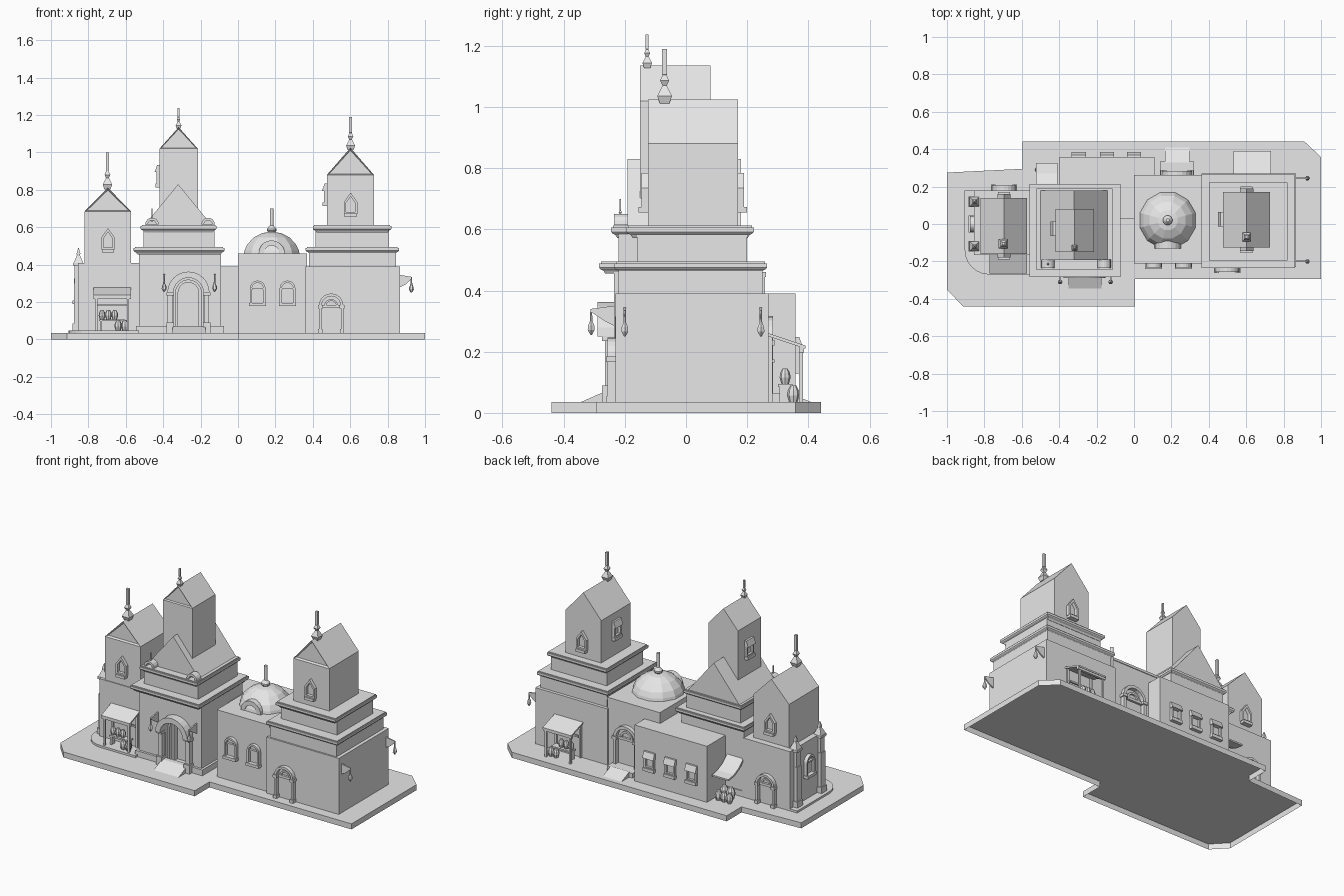
import bpy, bmesh, math
from mathutils import Matrix

cube = bpy.data.objects.get("Cube")
if cube:
    bpy.data.objects.remove(cube, do_unlink=True)

stone = bpy.data.materials.new("pale grey stone")
stone.use_nodes = True
stone.diffuse_color = (0.8, 0.8, 0.8, 1)
stone.node_tree.nodes["Principled BSDF"].inputs["Base Color"].default_value = (0.8, 0.8, 0.8, 1)

# Directions a wall detail can face, and the level of the paving
FRONT, BACK, LEFT, RIGHT = 0, math.pi, -math.pi / 2, math.pi / 2
PAVE = .035


def add(name, bm, loc=(0, 0, 0), rot=0):
    bmesh.ops.recalc_face_normals(bm, faces=bm.faces[:])
    bmesh.ops.transform(bm, matrix=Matrix.Translation(loc) @ Matrix.Rotation(rot, 4, 'Z'), verts=bm.verts[:])
    me = bpy.data.meshes.new(name)
    bm.to_mesh(me)
    bm.free()
    me.materials.append(stone)
    ob = bpy.data.objects.new(name, me)
    bpy.context.collection.objects.link(ob)
    return ob


def extrude(pts, vec):
    bm = bmesh.new()
    face = bm.faces.new([bm.verts.new(p) for p in pts])
    new = bmesh.ops.extrude_face_region(bm, geom=[face])["geom"]
    bmesh.ops.translate(bm, vec=vec, verts=[v for v in new if isinstance(v, bmesh.types.BMVert)])
    return bm


def prism(name, pts, depth, loc=(0, 0, 0), rot=0):
    """Outline in x, z pushed outwards (towards local -y)."""
    return add(name, extrude([(x, 0, z) for x, z in pts], (0, -depth, 0)), loc, rot)


def slab(name, x0, x1, pts, loc=(0, 0, 0), rot=0):
    """Outline in y, z running along x."""
    return add(name, extrude([(x0, y, z) for y, z in pts], (x1 - x0, 0, 0)), loc, rot)


def box(name, x0, x1, y0, y1, z0, z1, loc=(0, 0, 0), rot=0):
    return slab(name, x0, x1, [(y0, z0), (y1, z0), (y1, z1), (y0, z1)], loc, rot)


def loft(name, rings, loc=(0, 0, 0)):
    bm = bmesh.new()
    rings = [[bm.verts.new(p) for p in ring] for ring in rings]
    for a, b in zip(rings, rings[1:]):
        for i in range(len(a)):
            j = (i + 1) % len(a)
            bm.faces.new((a[i], a[j], b[j], b[i]))
    bm.faces.new(rings[0])
    bm.faces.new(rings[-1])
    return add(name, bm, loc)


def lathe(name, prof, n, loc, turn=0.0):
    return loft(name, [[(r * math.cos(turn + math.tau * i / n), r * math.sin(turn + math.tau * i / n), z)
                        for i in range(n)] for r, z in prof], loc)


def arch_pts(w, spring, n=10, z0=0.0):
    arc = [(w * math.cos(math.pi * i / n), spring + w * math.sin(math.pi * i / n)) for i in range(n + 1)]
    return [(w, z0)] + arc + [(-w, z0)] if spring > z0 else arc


def band(name, outer, inner, depth, loc, rot=0, closed=False):
    """Frame between two matching outlines."""
    bm = bmesh.new()
    o, i = ([[bm.verts.new((x, y, z)) for x, z in line] for y in (0, -depth)] for line in (outer, inner))
    n = len(outer)
    for k in range(n if closed else n - 1):
        m = (k + 1) % n
        for a, b in ((o[0], o[1]), (o[1], i[1]), (i[1], i[0]), (i[0], o[0])):
            bm.faces.new((a[k], a[m], b[m], b[k]))
    if not closed:
        for k in (0, -1):
            bm.faces.new((o[0][k], o[1][k], i[1][k], i[0][k]))
    return add(name, bm, loc, rot)


def cornice(name, x0, x1, y0, y1, z):
    """Flared moulding with a flat lip and a small step on top."""
    steps = [(.02, -.02), (.014, -.01), (.004, -.005), (0, 0), (0, .014), (.006, .014), (.006, .02)]
    loft(name, [[(x0 + d, y0 + d, z + h), (x1 - d, y0 + d, z + h), (x1 - d, y1 - d, z + h), (x0 + d, y1 - d, z + h)]
                for d, h in steps])


def gable(name, x0, x1, y0, y1, z0, z1, inset=.014):
    ob = prism(name, [(x0, z0), (x1, z0), ((x0 + x1) / 2, z1)], y1 - y0, (0, y1, 0))
    if inset:
        bm = bmesh.new()
        bm.from_mesh(ob.data)
        face = min(bm.faces, key=lambda f: f.normal.y)
        bmesh.ops.inset_individual(bm, faces=[face], thickness=inset, depth=-inset)
        bm.to_mesh(ob.data)
        bm.free()


def finial(name, x, y, z, top, s=1.0):
    prof = [(.022, 0), (.034, .024), (.01, .058), (.021, .074), (.009, .092), (.011, .094)]
    lathe(name, [(r * s, h * s) for r, h in prof] + [(.011 * s, top - z)], 4, (x, y, z), math.pi / 4)


def point_window(name, loc, rot):
    outline = [(-.036, .015), (.036, .015), (.036, .08), (0, .13), (-.036, .08)]
    inner = [(x * .68, .06 + (z - .06) * .72) for x, z in outline]
    band(name + "_frame", outline, inner, .02, loc, rot, True)
    box(name + "_sill", -.032, .032, -.03, 0, 0, .018, loc, rot)


def hood_window(name, loc, rot):
    band(name + "_frame", [(-.035, 0), (.035, 0), (.035, .1), (-.035, .1)],
         [(-.024, .015), (.024, .015), (.024, .09), (-.024, .09)], .015, loc, rot, True)
    slab(name + "_hood", -.038, .038, [(0, .108), (-.012, .108), (-.026, .07), (0, .07)], loc, rot)
    box(name + "_sill", -.038, .038, -.022, 0, -.012, .008, loc, rot)


def arch_window(name, loc, rot):
    band(name + "_frame", arch_pts(.042, .095, z0=.015), arch_pts(.03, .095, z0=.015), .022, loc, rot)
    box(name + "_sill", -.045, .045, -.03, 0, 0, .018, loc, rot)
    box(name + "_shutter", -.026, .026, -.008, 0, .02, .09, loc, rot)
    box(name + "_transom", -.03, .03, -.014, 0, .088, .097, loc, rot)


def arch_door(name, loc, rot, w=.065, spring=.13):
    """Posts and lintel with an arched lunette above."""
    band(name + "_arch", arch_pts(w, spring), arch_pts(w * .78, spring), .026, loc, rot)
    band(name + "_lunette", arch_pts(w * .55, spring, z0=spring), arch_pts(w * .4, spring, z0=spring), .012, loc, rot)
    box(name + "_lintel", -w * .8, w * .8, -.014, 0, spring - .012, spring + .004, loc, rot)
    for s in (-1, 1):
        c = s * w * .88
        box(name + "_capital", c - w * .2, c + w * .2, -.032, 0, spring - .014, spring + .004, loc, rot)
        box(name + "_foot", c - w * .18, c + w * .18, -.03, 0, 0, .02, loc, rot)


def lantern(name, loc, rot, reach):
    slab(name + "_bracket", -.004, .004, [(0, .065), (0, 0), (-.03, .015), (-reach, .045), (-reach, .055)], loc, rot)
    x, y = loc[0] + reach * math.sin(rot), loc[1] - reach * math.cos(rot)
    lathe(name, [(.003, -.03), (.013, -.014), (.012, 0), (.005, .015), (.003, .055)], 6, (x, y, loc[2]))


def pots(name, x, y, z, count, gap, s=1.0):
    for i in range(count):
        lathe(name, [(.012 * s, 0), (.018 * s, .02 * s), (.016 * s, .035 * s), (.008 * s, .05 * s)], 8,
              (x + (i - (count - 1) / 2) * gap, y, z))


def stall(name, loc, rot, w, d, h0, h1):
    slab(name + "_awning", -w, w, [(0, h0), (-d, h1), (-d, h1 - .01), (0, h0 - .01)], loc, rot)
    box(name + "_beam", -w, w, -d + .005, -d + .02, h1 - .022, h1 - .004, loc, rot)
    for s in (-1, 1):
        c = s * (w - .015)
        box(name + "_post", c - .006, c + .006, -d + .008, -d + .02, 0, h1 - .01, loc, rot)
        box(name + "_back_post", c - .006, c + .006, -.012, 0, 0, h0 - .01, loc, rot)
        box(name + "_leg", s * (w - .04) - .006, s * (w - .04) + .006, -d * .6, -d * .3, 0, .05, loc, rot)
    box(name + "_counter", -w + .03, w - .03, -d * .65, -d * .25, .05, .06, loc, rot)
    box(name + "_rail", -w + .02, w - .02, -.02, -.01, .13, .14, loc, rot)
    mid = d * .45 * math.cos(rot)
    pots(name + "_pot", loc[0] - .02, loc[1] - mid, loc[2] + .06, 3, .034)
    pots(name + "_jar", loc[0] + .05, loc[1] - mid * 1.5, loc[2], 2, .036, 1.1)


# Ground tray, open underneath
tray = extrude([(x, y, 0) for x, y in [
    (-1, -.35), (-.915, -.44), (.005, -.44), (.005, -.293), (1, -.293), (1, .358), (.91, .442),
    (-.595, .442), (-.595, .295), (-1, .275)]], (0, 0, PAVE))
bmesh.ops.recalc_face_normals(tray, faces=tray.faces[:])
bmesh.ops.delete(tray, geom=[f for f in tray.faces if f.normal.z < -.5], context='FACES_ONLY')
add("ground_tray", tray)

# West tower with its rounded terrace
corner = [(-.775 - .13 * math.sin(a * math.pi / 12), -.14 - .13 * math.cos(a * math.pi / 12)) for a in range(7)]
add("terrace", extrude([(x, y, PAVE) for x, y in [(-.53, -.27)] + corner + [(-.905, .18), (-.53, .18)]], (0, 0, .013)))
box("west_tower_base", -.855, -.52, -.165, .18, PAVE, .41)
box("west_tower_shaft", -.82, -.572, -.16, .14, .41, .685)
gable("west_tower_roof", -.82, -.572, -.16, .14, .685, .812)
finial("west_finial", -.698, -.105, .803, 1.0, 1.05)
point_window("west_front_window", (-.695, -.16, .465), FRONT)
point_window("west_back_window", (-.695, .14, .465), BACK)
arch_door("west_back_door", (-.695, .18, PAVE), BACK)
stall("west_stall", (-.673, -.165, .048), FRONT, .1, .1, .23, .19)
for y in (-.12, .12):
    box("west_buttress", -.878, -.83, y - .022, y + .022, .04, .3)
    box("west_buttress_foot", -.885, -.83, y - .028, y + .028, .04, .085)
    box("west_buttress_cap", -.882, -.825, y - .028, y + .028, .395, .41)
    box("west_buttress_top", -.873, -.834, y - .019, y + .019, .3, .395)
    lathe("west_pinnacle", [(.036, .41), (.012, .45), (.014, .46), (.002, .49)], 4, (-.853, y, 0), math.pi / 4)
arch_window("west_side_window", (-.855, 0, .19), LEFT)

# Gate tower with a recessed arched doorway
gate = box("gate_tower_base", -.53, -.09, -.235, .175, PAVE, .475)
cutter = prism("doorway_cutter", arch_pts(.08, .25, 12, .04), .15, (-.265, -.15, 0))
cutter.hide_render = True
cut = gate.modifiers.new("doorway", 'BOOLEAN')
cut.operation, cut.object, cut.solver = 'DIFFERENCE', cutter, 'EXACT'
bpy.context.view_layer.objects.active = gate
bpy.ops.object.modifier_apply(modifier=cut.name)
bpy.data.objects.remove(cutter, do_unlink=True)
band("doorway_arch", arch_pts(.113, .25, 12, .251), arch_pts(.08, .25, 12, .251), .055, (-.265, -.235, 0))
for step in range(2):
    r = .081 - step * .013
    band("doorway_rib", arch_pts(r, .25, 12, .04), arch_pts(r - .013, .25, 12, .04), .06 - step * .025,
         (-.265, -.15, 0))
for s in (-1, 1):
    x = -.265 + s * .097
    box("doorway_pilaster", x - .014, x + .014, -.264, -.235, PAVE, .24)
    box("doorway_pilaster_foot", x - .02, x + .02, -.275, -.235, PAVE, .09)
    box("doorway_capital", x - .02, x + .02, -.275, -.235, .235, .252)
    edge = (-.545, -.075)[s > 0]
    box("gate_plinth", min(edge, x), max(edge, x), -.25, .18, PAVE, .072)
    lantern("gate_lantern", (-.26 + s * .135, -.235, .285), FRONT, .075)
    # Small arched ornaments on the ledge
    ornament = (-.31 + s * .15, -.19, .615)
    band("ledge_arch", arch_pts(.036, 0, 8), arch_pts(.022, 0, 8), .045, ornament)
    prism("ledge_arch_back", arch_pts(.024, 0, 8), .015, ornament)
finial("ledge_pinnacle", -.46, -.215, .63, .7, .35)
slab("gate_ramp", -.35, -.175, [(-.23, PAVE), (-.345, PAVE), (-.26, .072), (-.23, .072)])
cornice("gate_lower_cornice", -.558, -.073, -.284, .215, .475)
box("gate_upper_block", -.505, -.125, -.22, .175, .48, .605)
cornice("gate_upper_cornice", -.52, -.115, -.245, .19, .592)
gable("gate_low_roof", -.505, -.135, -.192, .18, .605, .83, 0)
box("gate_shaft", -.42, -.215, -.15, .08, .6, 1.02)
gable("gate_high_roof", -.42, -.215, -.15, .08, 1.02, 1.135, .01)
finial("gate_finial", -.318, -.127, 1.128, 1.237, .65)
hood_window("gate_side_window", (-.42, -.025, .825), LEFT)
slab("gate_awning", -.525, -.41, [(.17, .28), (.22, .235), (.27, .21), (.325, .2), (.325, .19), (.265, .198),
                                  (.215, .222), (.17, .265)])
pots("gate_jar", -.47, .29, PAVE, 3, .038, 1.2)
pots("gate_tall_jar", -.46, .24, PAVE, 2, .045, 1.5)

# Rear hall
box("rear_hall", -.398, .11, .03, .358, PAVE, .39)
for x in (-.295, -.145, 0):
    hood_window("hall_window", (x, .358, .14), BACK)

# Domed house
box("domed_house", 0, .37, -.21, .258, PAVE, .448)
box("domed_house_ledge", 0, .37, -.212, .262, .445, .46)
lathe("dome", [(.155, .455), (.15, .477), (.135, .508), (.1, .545), (.055, .568), (.02, .574), (.026, .582),
               (.026, .592), (.01, .61), (.01, .7)], 12, (.18, .02, 0), math.pi / 12)
band("dome_dormer", arch_pts(.07, 0), arch_pts(.042, 0), .15, (.18, .02, .46))
prism("dome_dormer_wall", arch_pts(.05, 0), .12, (.18, .02, .46))
for x in (.105, .265):
    arch_window("house_window", (x, -.21, .178), FRONT)
arch_door("house_back_door", (.23, .258, .04), BACK, .082, .195)
box("house_back_step", .14, .32, .258, .335, PAVE, .065)
slab("house_back_ramp", .165, .297, [(.33, PAVE), (.41, PAVE), (.33, .068)])

# East tower
box("east_tower_base", .362, .867, -.23, .27, PAVE, .39)
box("east_tower_neck", .38, .845, -.22, .25, .39, .48)
cornice("east_lower_cornice", .362, .86, -.235, .265, .475)
box("east_upper_block", .415, .807, -.16, .2, .48, .605)
cornice("east_upper_cornice", .4, .82, -.195, .222, .592)
box("east_shaft", .475, .727, -.125, .17, .6, .88)
gable("east_roof", .475, .727, -.125, .17, .88, 1.025)
finial("east_finial", .602, -.07, 1.012, 1.19, 1.0)
point_window("east_front_window", (.602, -.125, .655), FRONT)
point_window("east_back_window", (.602, .17, .655), BACK)
hood_window("east_side_window", (.475, .025, .725), LEFT)
arch_door("east_front_door", (.498, -.23, PAVE), FRONT, .066, .145)
stall("east_stall", (.632, .27, PAVE), BACK, .1, .12, .225, .185)
for y in (-.2, .245):
    lantern("east_lantern", (.867, y, .28), RIGHT, .06)
